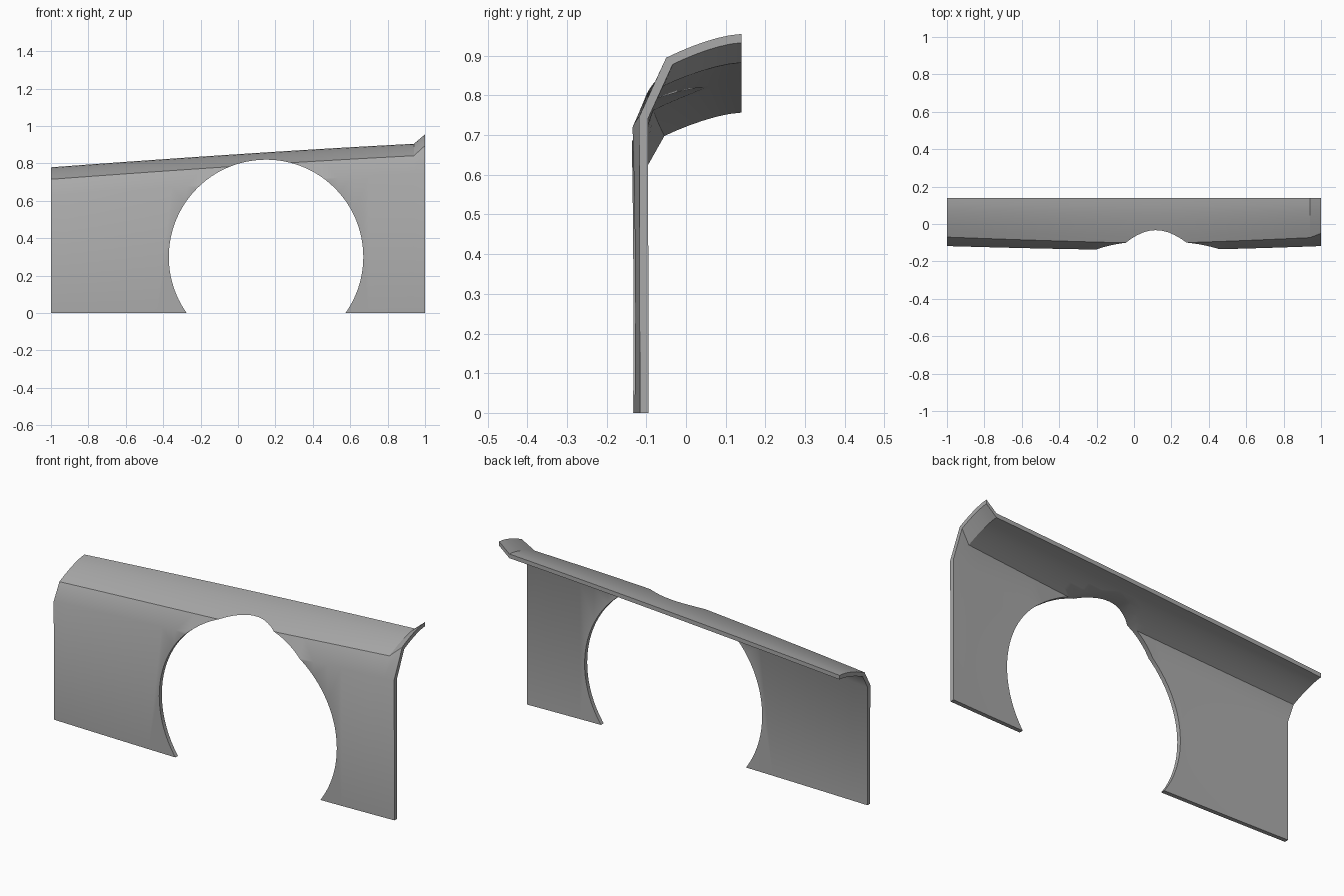
import bpy, bmesh, math
from mathutils import Vector

if "Cube" in bpy.data.objects:
    bpy.data.objects.remove(bpy.data.objects["Cube"])

LIP_X = 0.94      # where the rear edge flicks upward
SHEET = 0.022     # sheet thickness
BACK_Y = 0.14

paint = bpy.data.materials.new("primer grey")
paint.use_nodes = True
grey = (0.4, 0.4, 0.4, 1)
paint.diffuse_color = grey
paint.node_tree.nodes["Principled BSDF"].inputs["Base Color"].default_value = grey


def outer_profile(x):
    """Outer line (y, z) from the bottom hem to the top edge."""
    along = (x + 1) / (LIP_X + 1)
    t = abs(x - 0.12) / (1.12 if x < 0.12 else 0.88)
    lip = max(0, (x - LIP_X) / (1 - LIP_X))
    bow = 0.006 * max(0, 1 - t * t)
    front = -0.14 + 0.022 * t ** 1.5
    kink_z = 0.63 + 0.058 * (x + 1) + bow
    crease_y = -0.103 + 0.033 * min(t, 1) ** 1.3 + 0.02 * lip
    crease_z = 0.715 + 0.125 * min(along, 1) + 0.055 * lip + bow
    rise = 0.064 - 0.004 * lip
    line = [(front + 0.002, 0), (front, kink_z)]
    for i in range(7):
        s = i / 6
        line.append((crease_y + (BACK_Y - crease_y) * s,
                     crease_z + rise * (1 - (1 - s) ** 1.55)))
    return [Vector(p) for p in line]


def inner_profile(line):
    """Mitred inward offset, with the hem and top edge kept in plane."""
    normals = []
    for a, b in zip(line, line[1:]):
        d = (b - a).normalized()
        normals.append(Vector((d.y, -d.x)))
    inner = [line[0] + Vector((SHEET, 0))]
    for p, n, m in zip(line[1:], normals, normals[1:]):
        inner.append(p + (n + m) * SHEET / (1 + n.dot(m)))
    inner.append(line[-1] - Vector((0, SHEET / -normals[-1].y)))
    return inner


# Fender panel: closed sections lofted along x
bm = bmesh.new()
stations = [-1 + (LIP_X + 1) * i / 24 for i in range(25)] + [1]
rings = []
for x in stations:
    outer = outer_profile(x)
    section = outer + inner_profile(outer)[::-1]
    rings.append([bm.verts.new((x, p.x, p.y)) for p in section])
count = len(rings[0])
for a, b in zip(rings, rings[1:]):
    for i in range(count):
        j = (i + 1) % count
        bm.faces.new((a[i], a[j], b[j], b[i]))
for ring in (rings[0], rings[-1]):
    for i in range(count // 2 - 1):
        bm.faces.new((ring[i], ring[i + 1], ring[-2 - i], ring[-1 - i]))
bmesh.ops.recalc_face_normals(bm, faces=bm.faces)
mesh = bpy.data.meshes.new("fender_panel")
bm.to_mesh(mesh)
bm.free()
mesh.materials.append(paint)
fender = bpy.data.objects.new("fender_panel", mesh)
bpy.context.collection.objects.link(fender)

# Wheel arch opening
bpy.ops.mesh.primitive_cylinder_add(vertices=96, radius=0.52, depth=1,
                                    location=(0.15, 0, 0.3),
                                    rotation=(math.pi / 2, 0, 0))
cutter = bpy.context.object
cutter.name = "wheel_arch_cutter"
cutter.data.materials.append(paint)

bpy.ops.object.select_all(action="DESELECT")
fender.select_set(True)
bpy.context.view_layer.objects.active = fender
arch = fender.modifiers.new("wheel_arch", "BOOLEAN")
arch.operation = "DIFFERENCE"
arch.solver = "EXACT"
arch.object = cutter
bpy.ops.object.modifier_apply(modifier=arch.name)
bpy.data.objects.remove(cutter)
bpy.ops.object.shade_smooth_by_angle(angle=math.radians(30))
